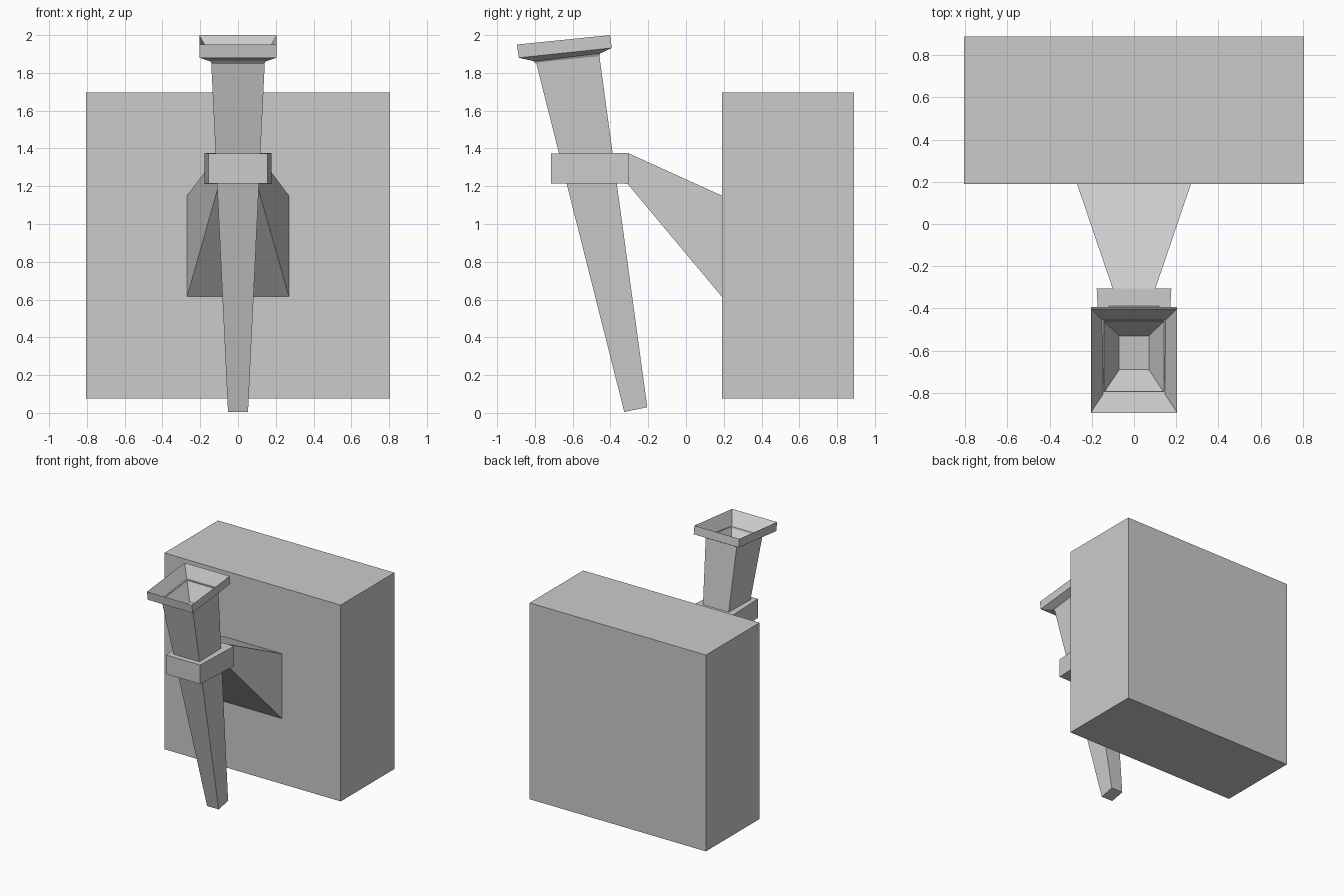
import bpy
import bmesh

# Remove the default cube
cube = bpy.data.objects.get("Cube")
if cube:
    bpy.data.objects.remove(cube, do_unlink=True)

# Single plain grey
GREY = (0.6, 0.6, 0.6, 1.0)
mat = bpy.data.materials.new("plain grey")
mat.use_nodes = True
mat.diffuse_color = GREY
mat.node_tree.nodes["Principled BSDF"].inputs["Base Color"].default_value = GREY


def loft(name, sections):
    """Skin four-sided sections, each given as ((half width, y, z) front edge, same for back edge)."""
    bm = bmesh.new()
    rings = []
    for (fw, fy, fz), (bw, by, bz) in sections:
        corners = ((-fw, fy, fz), (fw, fy, fz), (bw, by, bz), (-bw, by, bz))
        rings.append([bm.verts.new(c) for c in corners])
    bm.faces.new(rings[0][::-1])
    for low, high in zip(rings, rings[1:]):
        for i in range(4):
            j = (i + 1) % 4
            bm.faces.new((low[i], low[j], high[j], high[i]))
    bm.faces.new(rings[-1])
    bmesh.ops.recalc_face_normals(bm, faces=bm.faces)
    mesh = bpy.data.meshes.new(name)
    bm.to_mesh(mesh)
    bm.free()
    mesh.materials.append(mat)
    obj = bpy.data.objects.new(name, mesh)
    bpy.context.collection.objects.link(obj)
    return obj


# Wall block behind the torch
loft("wall_block", [((0.805, 0.19, z), (0.805, 0.89, z)) for z in (0.075, 1.695)])

# Leaning tapered handle, flared rim and hollow cup in one skin
loft("torch", [
    ((0.053, -0.327, 0.005), (0.053, -0.205, 0.03)),
    ((0.142, -0.795, 1.86), (0.142, -0.46, 1.90)),
    ((0.205, -0.885, 1.88), (0.205, -0.393, 1.932)),
    ((0.205, -0.895, 1.95), (0.205, -0.402, 2.0)),
    ((0.07, -0.69, 1.745), (0.07, -0.53, 1.762)),
])

# Collar around the handle, slightly narrower at the front
loft("holder_collar", [
    ((0.155, -0.715, 1.215), (0.177, -0.305, 1.213)),
    ((0.155, -0.715, 1.372), (0.177, -0.305, 1.377)),
])

# Bracket widening from the collar to the wall
loft("wall_bracket", [
    ((0.10, -0.31, 1.213), (0.27, 0.19, 0.615)),
    ((0.10, -0.31, 1.377), (0.27, 0.19, 1.15)),
])
